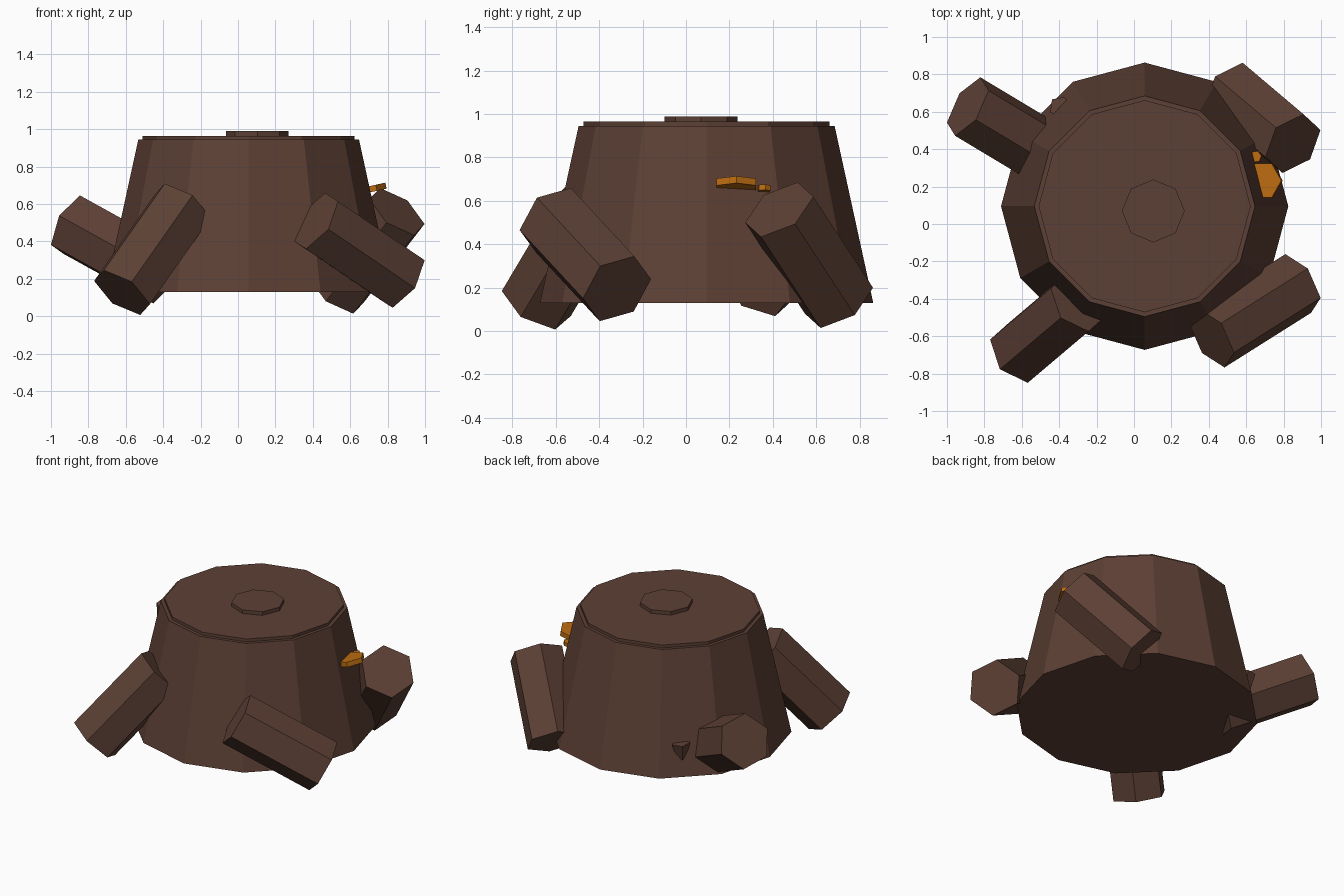
import bpy, bmesh, math
from mathutils import Vector

if "Cube" in bpy.data.objects:
    bpy.data.objects.remove(bpy.data.objects["Cube"])


def make_material(name, color):
    m = bpy.data.materials.new(name)
    m.diffuse_color = (*color, 1)
    m.use_nodes = True
    m.node_tree.nodes["Principled BSDF"].inputs["Base Color"].default_value = m.diffuse_color
    return m


BARK = make_material("dark brown bark", (0.108, 0.051, 0.035))
ORANGE = make_material("orange fungus", (0.50, 0.15, 0.006))


def prism(name, start, end, r0, r1, sides, mat, corner):
    """Flat-sided (tapered) prism from start to end, with one corner turned towards a point."""
    start, end = Vector(start), Vector(end)
    axis = (end - start).normalized()
    u = Vector(corner) - start
    u = (u - axis * u.dot(axis)).normalized()
    w = axis.cross(u)
    bm = bmesh.new()
    rings = []
    for c, r in ((start, r0), (end, r1)):
        angles = [2 * math.pi * i / sides for i in range(sides)]
        rings.append([bm.verts.new(c + r * (math.cos(a) * u + math.sin(a) * w)) for a in angles])
    low, high = rings
    for i in range(sides):
        j = (i + 1) % sides
        bm.faces.new((low[i], low[j], high[j], high[i]))
    bm.faces.new(low[::-1])
    bm.faces.new(high)
    mesh = bpy.data.meshes.new(name)
    bm.to_mesh(mesh)
    bm.free()
    mesh.materials.append(mat)
    obj = bpy.data.objects.new(name, mesh)
    bpy.context.collection.objects.link(obj)
    return obj


# Stump body, cut top and heartwood disc
X, Y = 0.057, 0.095
prism("stump_body", (X, Y, 0.13), (X, Y, 0.945), 0.768, 0.59, 12, BARK, (2, Y, 0.13))
prism("cut_top", (X, Y, 0.93), (X, Y, 0.965), 0.567, 0.567, 12, BARK, (2, Y, 0.93))
prism("heartwood", (0.103, 0.07, 0.95), (0.103, 0.07, 0.99), 0.168, 0.168, 8, BARK, (2, 0.07, 0.95))

# Four hexagonal roots: first end, second end, a corner of the first end
roots = {
    "front_left_root": ((-0.62, -0.69, 0.127), (-0.295, -0.415, 0.59), (-0.715, -0.775, 0.245)),
    "front_right_root": ((0.878, -0.318, 0.195), (0.415, -0.61, 0.51), (1.0, -0.395, 0.30)),
    "back_right_root": ((0.85, 0.43, 0.56), (0.525, 0.705, 0.14), (0.938, 0.348, 0.417)),
    "back_left_root": ((-0.889, 0.628, 0.49), (-0.41, 0.34, 0.225), (-1.0, 0.545, 0.385)),
}
for name, (a, b, corner) in roots.items():
    prism(name, a, b, 0.177, 0.177, 6, BARK, corner)

# Small broken twig at the back left
prism("twig_stub", (-0.395, 0.615, 0.24), (-0.395, 0.625, 0.35), 0.035, 0.06, 5, BARK, (-1, 1.2, 0.24))

# Bracket fungus on the right side, with a small one beside it
prism("bracket_fungus", (0.692, 0.232, 0.66), (0.685, 0.232, 0.692), 0.105, 0.105, 6, ORANGE, (2, 0.232, 0.95))
prism("small_fungus", (0.655, 0.36, 0.645), (0.65, 0.36, 0.67), 0.032, 0.032, 6, ORANGE, (2, 0.6, 0.7))
